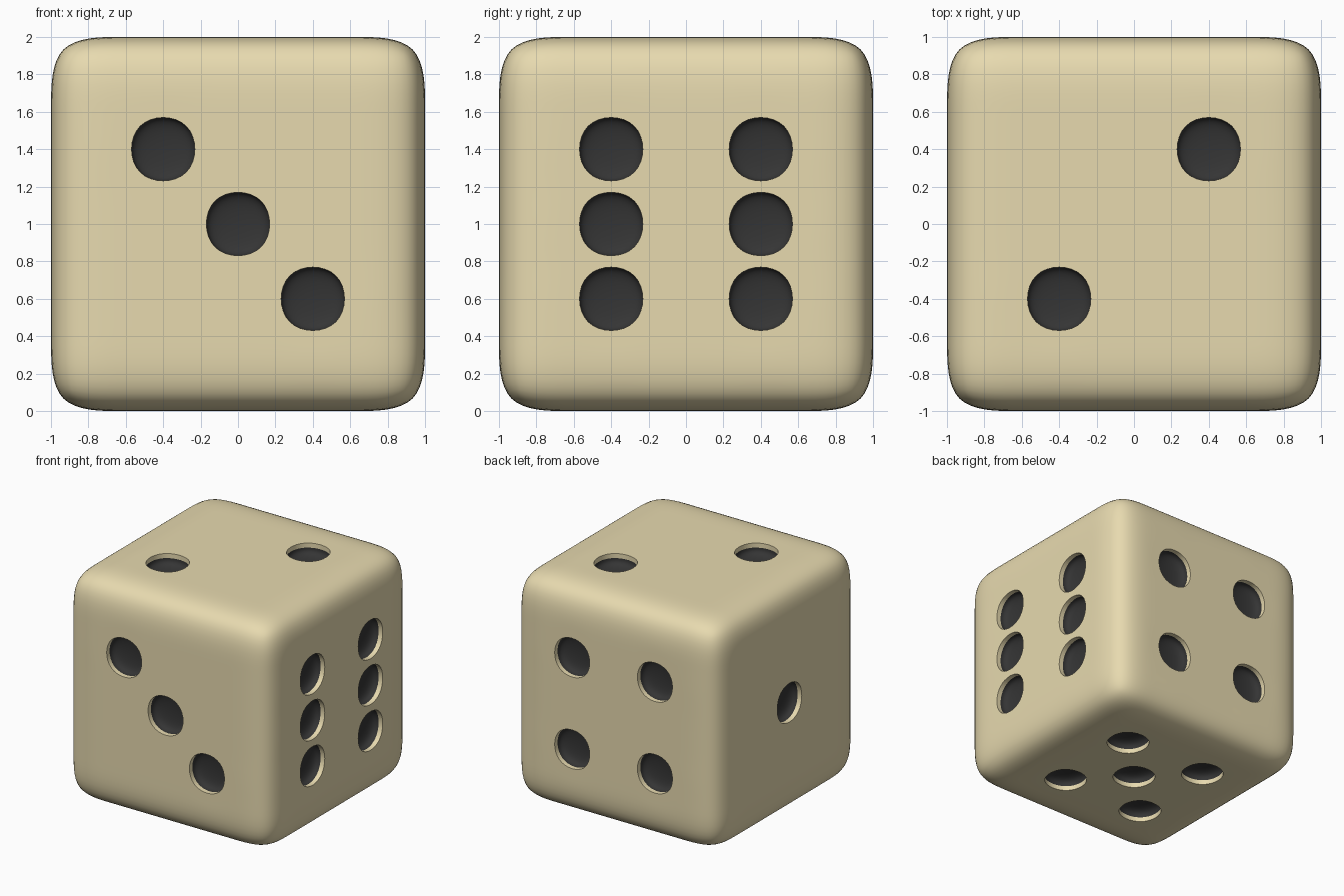
import bpy, bmesh
from mathutils import Vector

if "Cube" in bpy.data.objects:
    bpy.data.objects.remove(bpy.data.objects["Cube"])

S = 0.4          # pip grid spacing
RIM = 0.178      # half-width of the pip cage
LIP = 0.03       # cream wall depth
BOWL = 0.09      # dark bowl depth below the lip


def material(name, rgb):
    m = bpy.data.materials.new(name)
    m.diffuse_color = (*rgb, 1)
    m.use_nodes = True
    m.node_tree.nodes["Principled BSDF"].inputs["Base Color"].default_value = m.diffuse_color
    return m


# Pip layout: face normal -> pips, using the two remaining axes in xyz order
corners = [(-1, -1), (-1, 1), (1, -1), (1, 1)]
layout = {
    (0, -1, 0): [(-1, 1), (0, 0), (1, -1)],
    (0, 1, 0): corners,
    (1, 0, 0): corners + [(-1, 0), (1, 0)],
    (-1, 0, 0): [(0, 0)],
    (0, 0, 1): [(1, 1), (-1, -1)],
    (0, 0, -1): corners + [(0, 0)],
}

# Body: cube cage split into 5 x 5 cells per side
bm = bmesh.new()
bmesh.ops.create_cube(bm, size=2)
bmesh.ops.subdivide_edges(bm, edges=bm.edges[:], cuts=4, use_grid_fill=True)
bm.normal_update()
crease = bm.edges.layers.float.new("crease_edge")


def pip_cell(normal, u, v):
    axis = next(i for i in range(3) if normal[i])
    p = [u * S, v * S]
    p.insert(axis, normal[axis])
    target = Vector(p)
    return min(bm.faces, key=lambda f: (f.calc_center_median() - target).length)


pips = [pip_cell(n, u, v) for n, spots in layout.items() for u, v in spots]


def sink(faces, depth, mat):
    """Push each face straight in, giving the new walls and floor a material."""
    new = [f for f in bmesh.ops.extrude_discrete_faces(bm, faces=faces)["faces"]]
    bm.normal_update()
    for f in new:
        offset = f.normal * -depth
        for vert in f.verts:
            vert.co += offset
        f.material_index = mat
        for e in f.edges:
            for wall in e.link_faces:
                wall.material_index = mat
    return new


# Pips: sharp rim, cream lip, dark rounded bowl
bmesh.ops.inset_individual(bm, faces=pips, thickness=S / 2 - RIM)
rims = [[v.co.copy() for v in f.verts] for f in pips]
lips = sink(pips, LIP, 0)
bm.edges.ensure_lookup_table()
for rim in rims:
    for e in bm.edges:
        if all(any((v.co - c).length < 1e-4 for c in rim) for v in e.verts):
            e[crease] = 1.0
            e.smooth = False
sink(lips, BOWL, 1)

for f in bm.faces:
    f.smooth = True
bmesh.ops.translate(bm, verts=bm.verts[:], vec=(0, 0, 1))

mesh = bpy.data.meshes.new("die")
bm.to_mesh(mesh)
bm.free()
mesh.materials.append(material("cream", (0.8, 0.7, 0.43)))
mesh.materials.append(material("black", (0.035, 0.035, 0.035)))
die = bpy.data.objects.new("die", mesh)
bpy.context.collection.objects.link(die)

# Soft rounded edges
sub = die.modifiers.new("rounding", "SUBSURF")
sub.levels = sub.render_levels = 3
